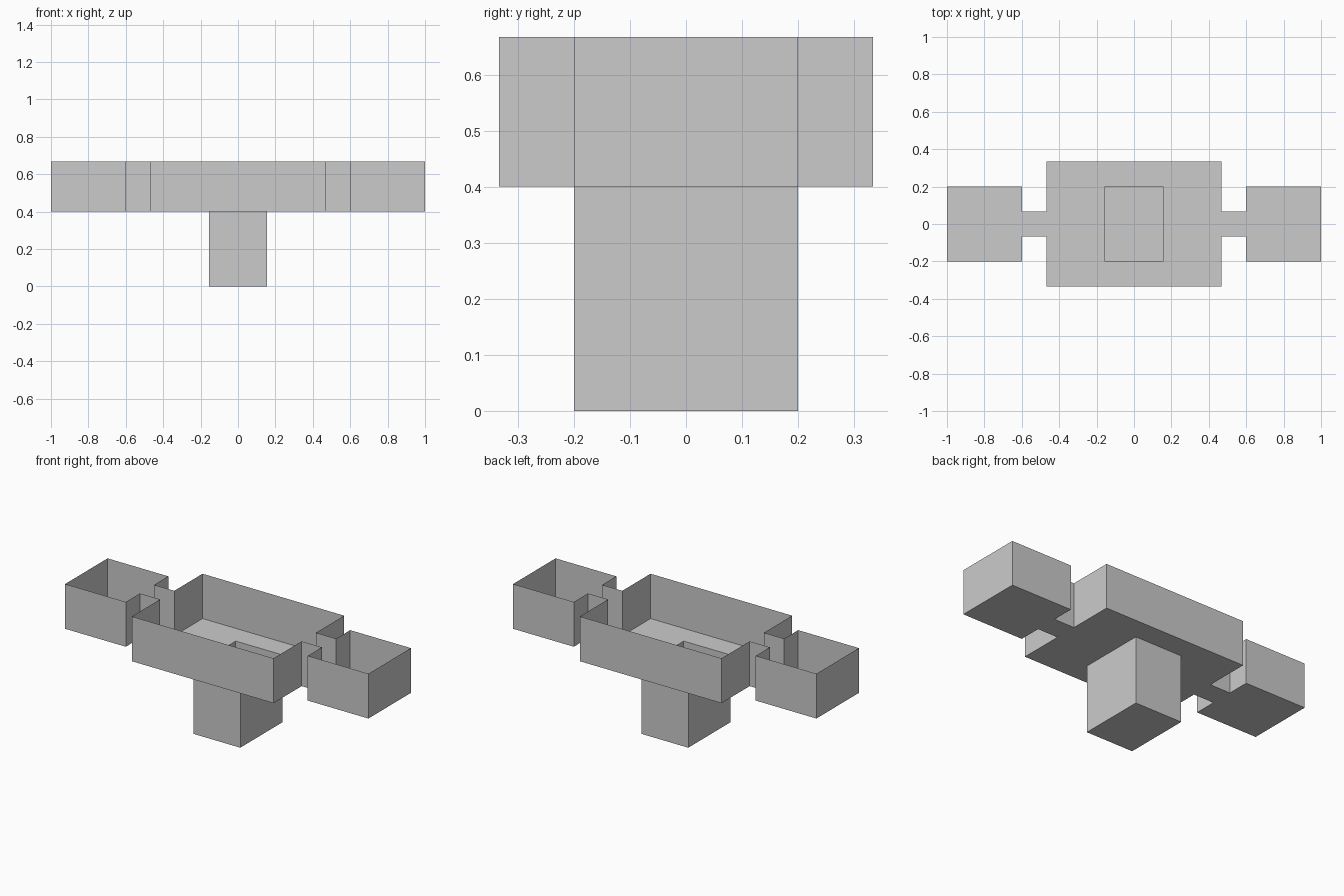
import bpy, bmesh

if "Cube" in bpy.data.objects:
    bpy.data.objects.remove(bpy.data.objects["Cube"])

FLOOR, TOP = 0.4, 0.667


def ring(bm, points, z):
    return [bm.verts.new((x, y, z)) for x, y in points]


def walls(bm, low, high):
    # Outward-facing quads between two counter-clockwise loops
    n = len(low)
    for i in range(n):
        j = (i + 1) % n
        bm.faces.new((low[i], low[j], high[j], high[i]))


# Tray outline: one quarter, mirrored in x and then in y
quarter = [(1, 0.2), (0.6, 0.2), (0.6, 0.067), (0.467, 0.067), (0.467, 0.333)]
half = quarter + [(-x, y) for x, y in reversed(quarter)]
outline = half + [(x, -y) for x, y in reversed(half)]
stem = [(0.155, 0.2), (-0.155, 0.2), (-0.155, -0.2), (0.155, -0.2)]

bm = bmesh.new()

# Open-topped tray walls
tray_low = ring(bm, outline, FLOOR)
walls(bm, tray_low, ring(bm, outline, TOP))

# Hollow stem below the tray, closed at the bottom
stem_low = ring(bm, stem, 0)
stem_high = ring(bm, stem, FLOOR)
walls(bm, stem_low, stem_high)
bm.faces.new(stem_low[::-1])

# Tray floor with the stem opening left out
edges = [bm.edges.get((loop[i - 1], loop[i]))
         for loop in (tray_low, stem_high) for i in range(len(loop))]
bmesh.ops.triangle_fill(bm, edges=edges, use_beauty=True, use_dissolve=False,
                        normal=(0, 0, -1))
for f in bm.faces:
    f.normal_update()
    if abs(f.normal.z) > 0.5 and f.normal.z > 0:
        f.normal_flip()

mesh = bpy.data.meshes.new("open_tray_with_stem")
bm.to_mesh(mesh)
bm.free()
obj = bpy.data.objects.new("open_tray_with_stem", mesh)
bpy.context.collection.objects.link(obj)
